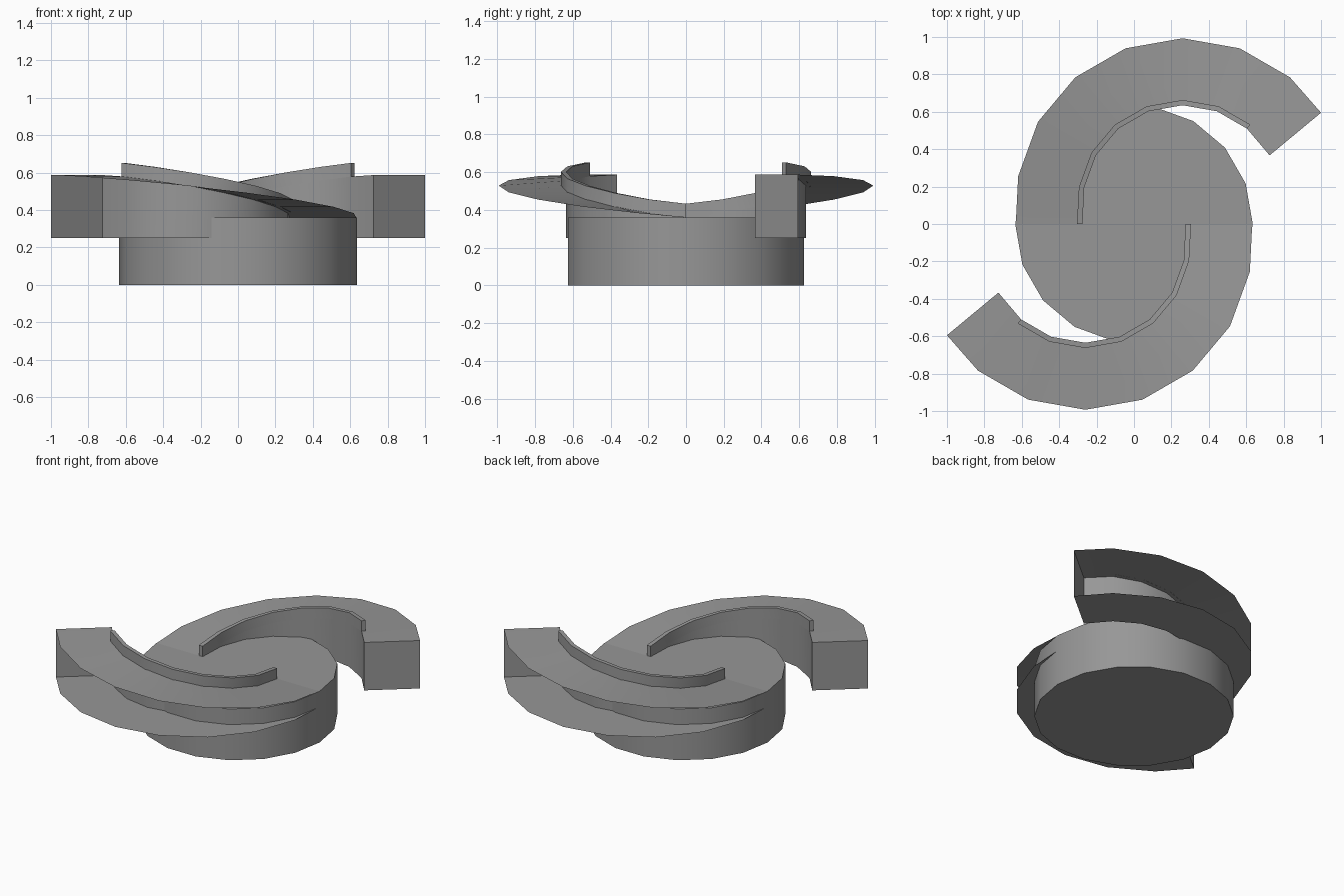
import bpy, bmesh
from math import sin, cos, pi, radians

if "Cube" in bpy.data.objects:
    bpy.data.objects.remove(bpy.data.objects["Cube"])

CX, CY = 0.26, 0.10                      # centre of the arm's arc
HEIGHTS = [.36, .383, .417, .455, .493, .529, .558, .579, .587]
FLOOR, CURB = 0.25, 0.073

grey = bpy.data.materials.new("dark_grey")
grey.diffuse_color = (.31, .31, .31, 1)
grey.use_nodes = True
grey.node_tree.nodes["Principled BSDF"].inputs["Base Color"].default_value = grey.diffuse_color


def arc(r, start, end):
    """Arc corners every 20 degrees, with cut-off first and last points."""
    mid = [(CX + r * cos(radians(a)), CY + r * sin(radians(a)))
           for a in range(170, 40, -20)]
    return [start] + mid + [end]


def finish(name, bm):
    bmesh.ops.remove_doubles(bm, verts=bm.verts, dist=1e-5)
    bmesh.ops.recalc_face_normals(bm, faces=bm.faces)
    me = bpy.data.meshes.new(name)
    bm.to_mesh(me)
    bm.free()
    me.materials.append(grey)
    ob = bpy.data.objects.new(name, me)
    bpy.context.collection.objects.link(ob)
    bpy.ops.object.select_all(action='DESELECT')
    ob.select_set(True)
    bpy.context.view_layer.objects.active = ob
    bpy.ops.object.shade_smooth_by_angle(angle=radians(30))
    return ob


def strip(bm, a, b):
    """Quads between two point rows."""
    va, vb = [bm.verts.new(p) for p in a], [bm.verts.new(p) for p in b]
    for i in range(len(a) - 1):
        bm.faces.new((va[i], va[i + 1], vb[i + 1], vb[i]))


def lift(points, zs):
    return [(x, y, z) for (x, y), z in zip(points, zs)]


# hub: 18-sided drum
bm = bmesh.new()
base = bm.faces.new([bm.verts.new((.635 * cos(k * pi / 9), .635 * sin(k * pi / 9), 0))
                     for k in range(18)])
top = bmesh.ops.extrude_face_region(bm, geom=[base], use_keep_orig=True)
bmesh.ops.translate(bm, vec=(0, 0, .36),
                    verts=[v for v in top['geom'] if isinstance(v, bmesh.types.BMVert)])
finish("hub", bm)

outer = arc(.893, (-.632, 0), (1.0, .595))
inner = arc(.535, (-.275, 0), (.725, .367))
curb_out = arc(.563, (-.305, 0), (.74, .38))
low = [FLOOR] * 9
high = [z + CURB for z in HEIGHTS]

for side, turn in (("back", 1), ("front", -1)):
    o, n, c = ([(x * turn, y * turn) for x, y in row] for row in (outer, inner, curb_out))

    # arm: sloping top, flat floor, inner wall and end wall; outer side is open
    bm = bmesh.new()
    strip(bm, lift(o, HEIGHTS), lift(n, HEIGHTS))
    strip(bm, lift(n, HEIGHTS), lift(n, low))
    strip(bm, lift(n, low), lift(o, low))
    strip(bm, [(*o[8], HEIGHTS[8]), (*n[8], HEIGHTS[8])], [(*o[8], FLOOR), (*n[8], FLOOR)])
    finish(side + "_spiral_ramp", bm)

    # curb along the inner edge, stopping one segment before the end
    bm = bmesh.new()
    n, c = n[:8], c[:8]
    ring = [lift(n, HEIGHTS), lift(n, high), lift(c, high), lift(c, HEIGHTS)]
    for a, b in zip(ring, ring[1:]):
        strip(bm, a, b)
    for k in (0, 7):
        bm.faces.new([bm.verts.new(row[k]) for row in ring])
    finish(side + "_curb", bm)
